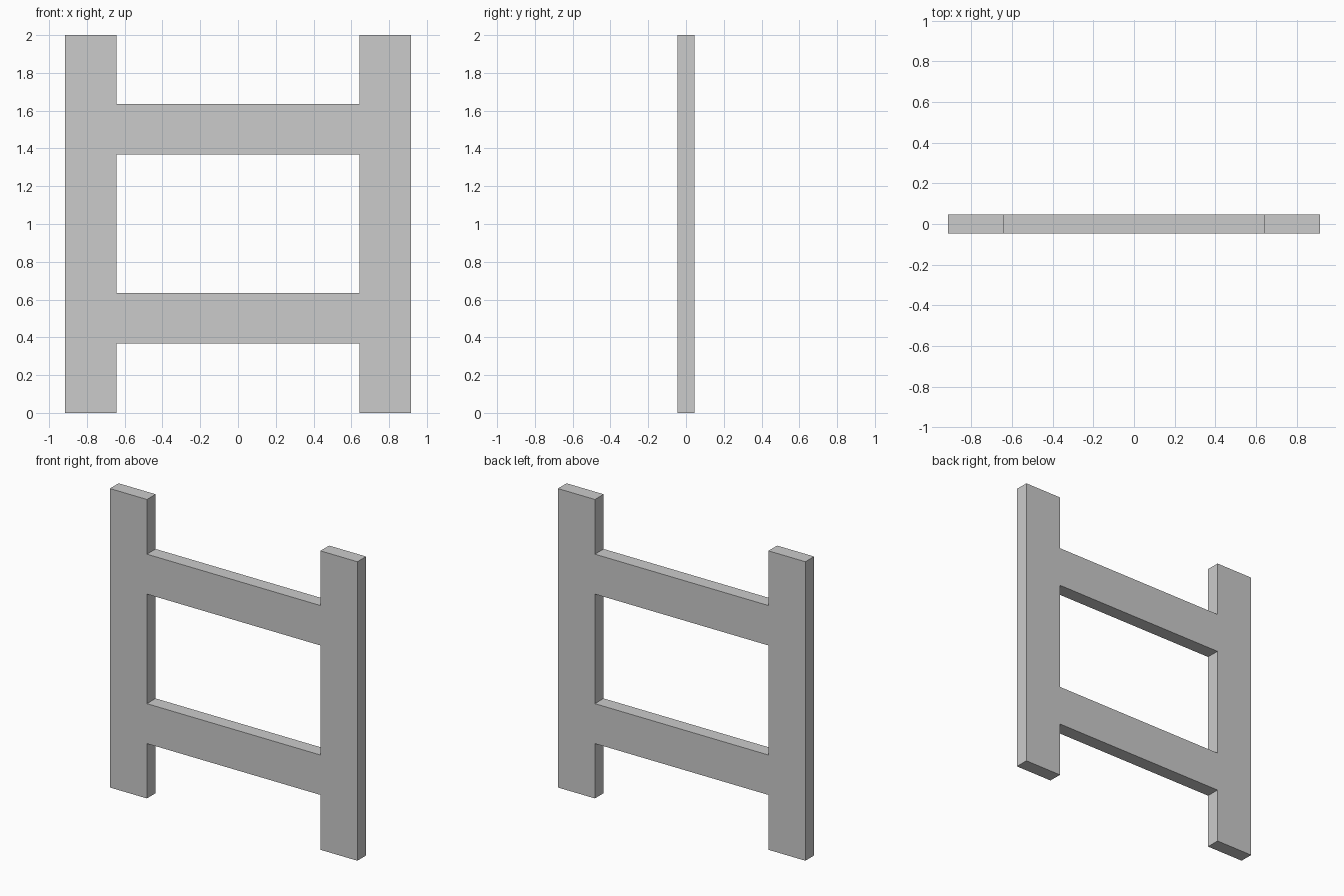
import bpy
import bmesh

if "Cube" in bpy.data.objects:
    bpy.data.objects.remove(bpy.data.objects["Cube"])

HALF_DEPTH = 0.046
XS = [-0.916, -0.642, 0.642, 0.916]           # post edges
ZS = [0.0, 0.367, 0.634, 1.367, 1.634, 2.0]   # rail edges

bm = bmesh.new()
grid = [[bm.verts.new((x, -HALF_DEPTH, z)) for z in ZS] for x in XS]

# Front face: two full-height posts, with rails filling rows 1 and 3 between them
for i in range(len(XS) - 1):
    for j in range(len(ZS) - 1):
        if i != 1 or j in (1, 3):
            bm.faces.new((grid[i][j], grid[i + 1][j],
                          grid[i + 1][j + 1], grid[i][j + 1]))

# Thickness: extrude the flat frame to the back, keeping one closed shell
front = bm.faces[:]
back = bmesh.ops.extrude_face_region(bm, geom=front, use_keep_orig=True)
bmesh.ops.translate(bm, vec=(0, 2 * HALF_DEPTH, 0),
                    verts=[g for g in back["geom"] if isinstance(g, bmesh.types.BMVert)])
bmesh.ops.recalc_face_normals(bm, faces=bm.faces[:])

mesh = bpy.data.meshes.new("post_and_rail_frame")
bm.to_mesh(mesh)
bm.free()
bpy.context.collection.objects.link(bpy.data.objects.new("post_and_rail_frame", mesh))
